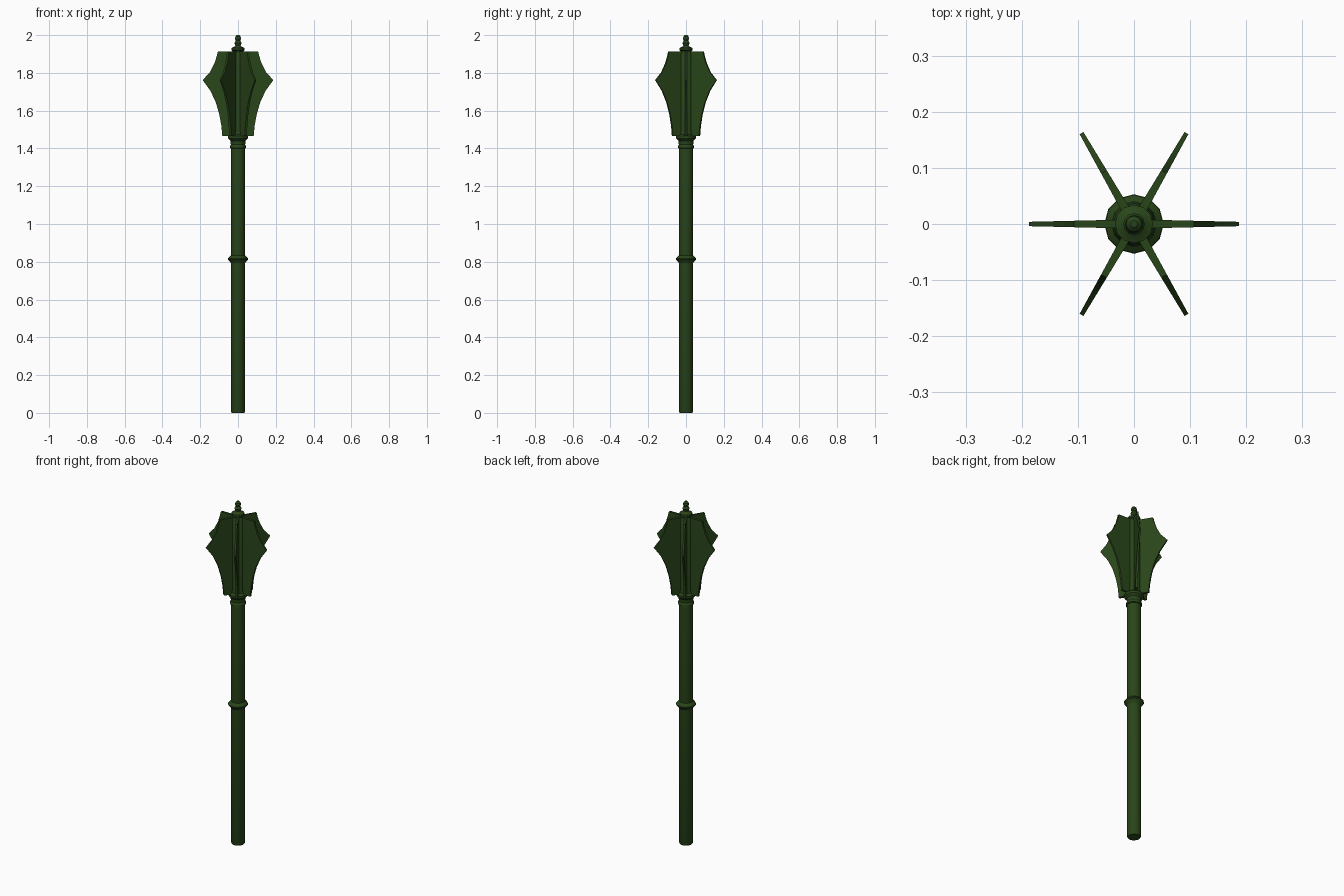
import bpy, bmesh, math
from mathutils import Matrix

if "Cube" in bpy.data.objects:
    bpy.data.objects.remove(bpy.data.objects["Cube"])

mat = bpy.data.materials.new("dark_green_metal")
mat.diffuse_color = (0.022, 0.06, 0.01, 1)
mat.use_nodes = True
mat.node_tree.nodes["Principled BSDF"].inputs["Base Color"].default_value = mat.diffuse_color


def finish(name, bm):
    bmesh.ops.recalc_face_normals(bm, faces=bm.faces)
    me = bpy.data.meshes.new(name)
    bm.to_mesh(me)
    bm.free()
    me.materials.append(mat)
    ob = bpy.data.objects.new(name, me)
    bpy.context.collection.objects.link(ob)
    bpy.context.view_layer.objects.active = ob
    for o in bpy.context.selected_objects:
        o.select_set(False)
    ob.select_set(True)
    bpy.ops.object.shade_smooth_by_angle(angle=math.radians(32))
    return ob


def lathe(name, profile, sides=12):
    """Turn (radius, z) points around the z axis and cap both ends."""
    bm = bmesh.new()
    rings = []
    for r, z in profile:
        rings.append([bm.verts.new((r * math.cos(2 * math.pi * i / sides),
                                    r * math.sin(2 * math.pi * i / sides), z))
                      for i in range(sides)])
    for a, b in zip(rings, rings[1:]):
        for i in range(sides):
            j = (i + 1) % sides
            bm.faces.new((a[i], a[j], b[j], b[i]))
    bm.faces.new(rings[0])
    bm.faces.new(rings[-1])
    return finish(name, bm)


# Shaft, grip ring, head socket and finial
lathe("shaft", [(0.034, 0), (0.037, 0.006), (0.037, 1.42)], 16)
lathe("grip_ring", [(0.036, 0.79), (0.04, 0.797), (0.053, 0.812),
                    (0.053, 0.818), (0.04, 0.832), (0.036, 0.835)])
lathe("head_socket", [(0.036, 1.40), (0.043, 1.402), (0.043, 1.412), (0.038, 1.42),
                      (0.040, 1.44), (0.052, 1.452), (0.052, 1.465),
                      (0.040, 1.475), (0.037, 1.50), (0.037, 1.90), (0.03, 1.912)])
lathe("finial", [(0.028, 1.90), (0.028, 1.915), (0.034, 1.92), (0.034, 1.932),
                 (0.02, 1.938), (0.014, 1.945), (0.019, 1.958), (0.012, 1.972),
                 (0.016, 1.98), (0.014, 1.992), (0.006, 2.0)])

# Six tapering flanges with concave edges around a sharp point
edge = [(0.083, 1.465), (0.088, 1.52), (0.099, 1.58), (0.118, 1.645),
        (0.146, 1.705), (0.187, 1.762), (0.150, 1.802), (0.125, 1.85),
        (0.112, 1.89), (0.107, 1.912)]
bm = bmesh.new()
for k in range(6):
    rot = Matrix.Rotation(k * math.pi / 3, 4, 'Z')
    cols = []
    for r, z in edge:
        outer = 0.0075 - 0.023 * (r - 0.03)
        cols.append([bm.verts.new(rot @ v) for v in (
            Matrix.Translation((0.02, -0.0078, z)).to_translation(),
            Matrix.Translation((r, -outer, z)).to_translation(),
            Matrix.Translation((r, outer, z)).to_translation(),
            Matrix.Translation((0.02, 0.0078, z)).to_translation())])
    for a, b in zip(cols, cols[1:]):
        for i in range(4):
            j = (i + 1) % 4
            bm.faces.new((a[i], a[j], b[j], b[i]))
    bm.faces.new(cols[0])
    bm.faces.new(cols[-1])
finish("flanges", bm)
